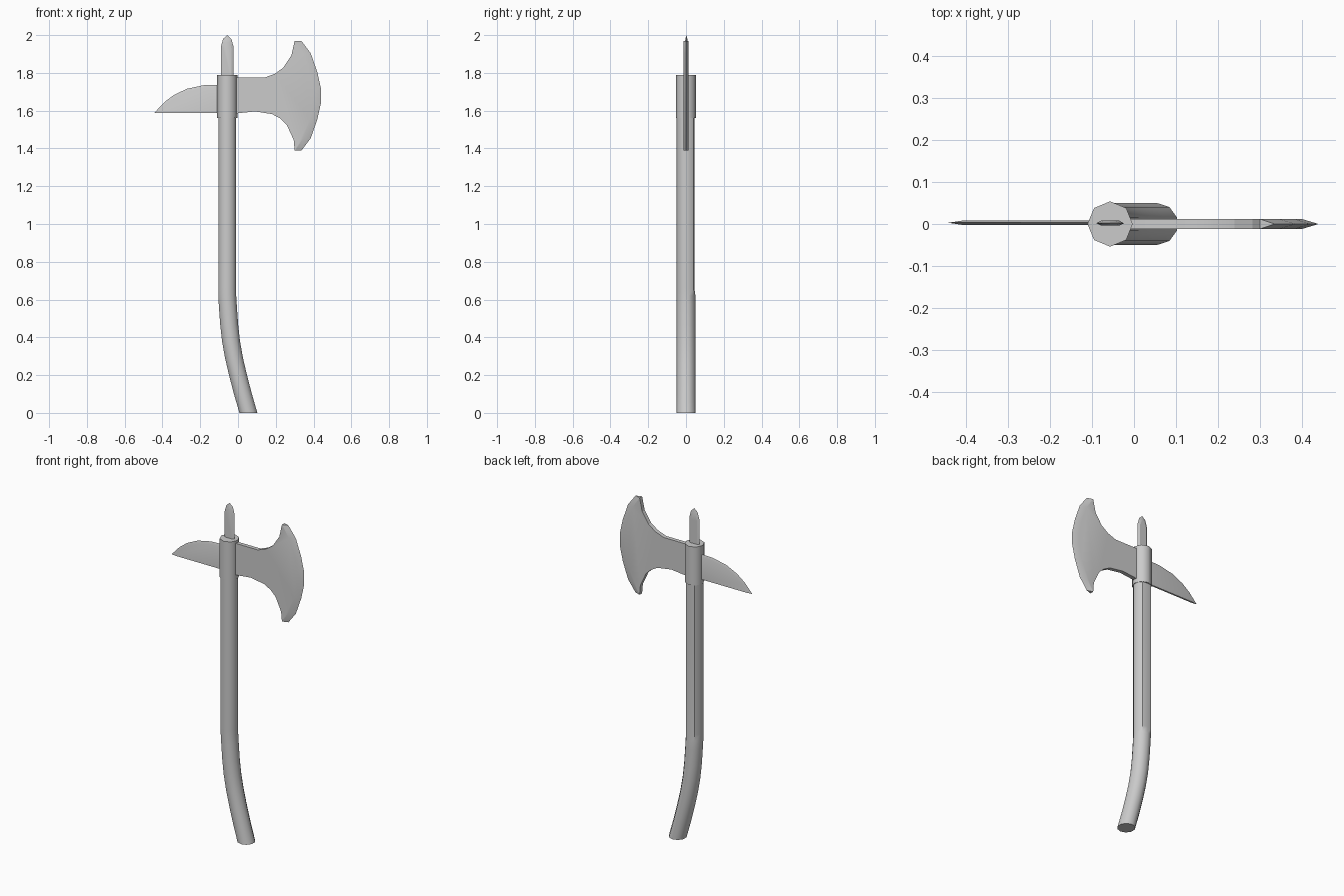
import bpy, bmesh, math

if "Cube" in bpy.data.objects:
    bpy.data.objects.remove(bpy.data.objects["Cube"])


def finish(bm, name, angle):
    bmesh.ops.recalc_face_normals(bm, faces=bm.faces)
    me = bpy.data.meshes.new(name)
    bm.to_mesh(me)
    bm.free()
    ob = bpy.data.objects.new(name, me)
    bpy.context.collection.objects.link(ob)
    bpy.ops.object.select_all(action='DESELECT')
    ob.select_set(True)
    bpy.context.view_layer.objects.active = ob
    bpy.ops.object.shade_smooth_by_angle(angle=math.radians(angle))
    return ob


def tube(name, rings, sides, angle):
    """Loft horizontal rings (x, z, radius, depth of the +y corner)."""
    bm = bmesh.new()
    loops = []
    for x, z, r, back in rings:
        loop = []
        for i in range(sides):
            a = math.pi / 2 + 2 * math.pi * i / sides
            y = back if i == 0 else r * math.sin(a)
            loop.append(bm.verts.new((x + r * math.cos(a), y, z)))
        loops.append(loop)
    for a, b in zip(loops, loops[1:]):
        for i in range(sides):
            j = (i + 1) % sides
            bm.faces.new((a[i], a[j], b[j], b[i]))
    bm.faces.new(loops[0])
    bm.faces.new(loops[-1])
    return finish(bm, name, angle)


def plate(name, root, inner, edge, half, y0=0.0):
    """Flat plate in xz; the inner line bevels out to a sharp edge line."""
    bm = bmesh.new()
    outline = inner + root
    f = [bm.verts.new((x, y0 - half, z)) for x, z in outline]
    b = [bm.verts.new((x, y0 + half, z)) for x, z in outline]
    e = [bm.verts.new((x, y0, z)) for x, z in edge]
    n, m = len(outline), len(inner)
    bm.faces.new(f)
    bm.faces.new(b)
    for i in range(m - 1):
        bm.faces.new((f[i], f[i + 1], e[i + 1], e[i]))
        bm.faces.new((b[i], b[i + 1], e[i + 1], e[i]))
    for i in range(m - 1, n):
        j = (i + 1) % n
        bm.faces.new((f[i], f[j], b[j], b[i]))
    for i in (0, m - 1):
        bm.faces.new((f[i], e[i], b[i]))
    return finish(bm, name, 20)


# Curved wooden handle, with a shallow flat down its back above the bend
path = [(0.055, 0), (0.026, 0.1), (0.0, 0.2), (-0.021, 0.29), (-0.037, 0.38),
        (-0.047, 0.47), (-0.054, 0.57), (-0.057, 0.62)]
rings = [(x, z, 0.05, 0.05) for x, z in path]
rings += [(-0.057, z, 0.05, 0.044) for z in (0.66, 1.2, 1.77)]
tube("handle", rings, 10, 40)

# Metal collar
tube("collar", [(-0.057, z, 0.054, 0.054) for z in (1.56, 1.79)], 8, 50)

# Axe blade with a bevelled cutting edge
MID = 1.679
arc = [(0.335, 0.30, 0.291), (0.385, 0.345, 0.225), (0.42, 0.382, 0.125),
       (0.44, 0.40, 0.035)]
edge = [(o, MID + d) for o, i, d in arc] + [(o, MID - d) for o, i, d in arc[::-1]]
inner = [(i, MID + d) for o, i, d in arc] + [(i, MID - d) for o, i, d in arc[::-1]]
lower = [(0.295, 1.445), (0.258, 1.525), (0.225, 1.558), (0.18, 1.582),
         (0.09, 1.596), (-0.03, 1.583)]
upper = [(-0.03, 1.775), (0.14, 1.775), (0.195, 1.795), (0.24, 1.828),
         (0.283, 1.893)]
plate("axe_blade", lower + upper, inner, edge, 0.012)

# Curved rear pick
top = [(-0.08, 1.738), (-0.18, 1.735), (-0.27, 1.716), (-0.34, 1.683),
       (-0.39, 1.645), (-0.443, 1.588)]
ridge = [(-0.08, 1.725), (-0.18, 1.72), (-0.265, 1.702), (-0.33, 1.67),
         (-0.375, 1.633), (-0.41, 1.588)]
plate("rear_pick", [(-0.08, 1.588)], ridge, top, 0.005, 0.003)

# Top spike
c = -0.057
half = [(0.033, 1.77), (0.033, 1.94), (0.022, 1.98)]
tip = [(c - d, z) for d, z in half] + [(c, 2.0)] + [(c + d, z) for d, z in half[::-1]]
core = [(c + (x - c) * 0.65, z - max(0, z - 1.9) * 0.25) for x, z in tip]
plate("top_spike", [], core, tip, 0.006, 0.002)
